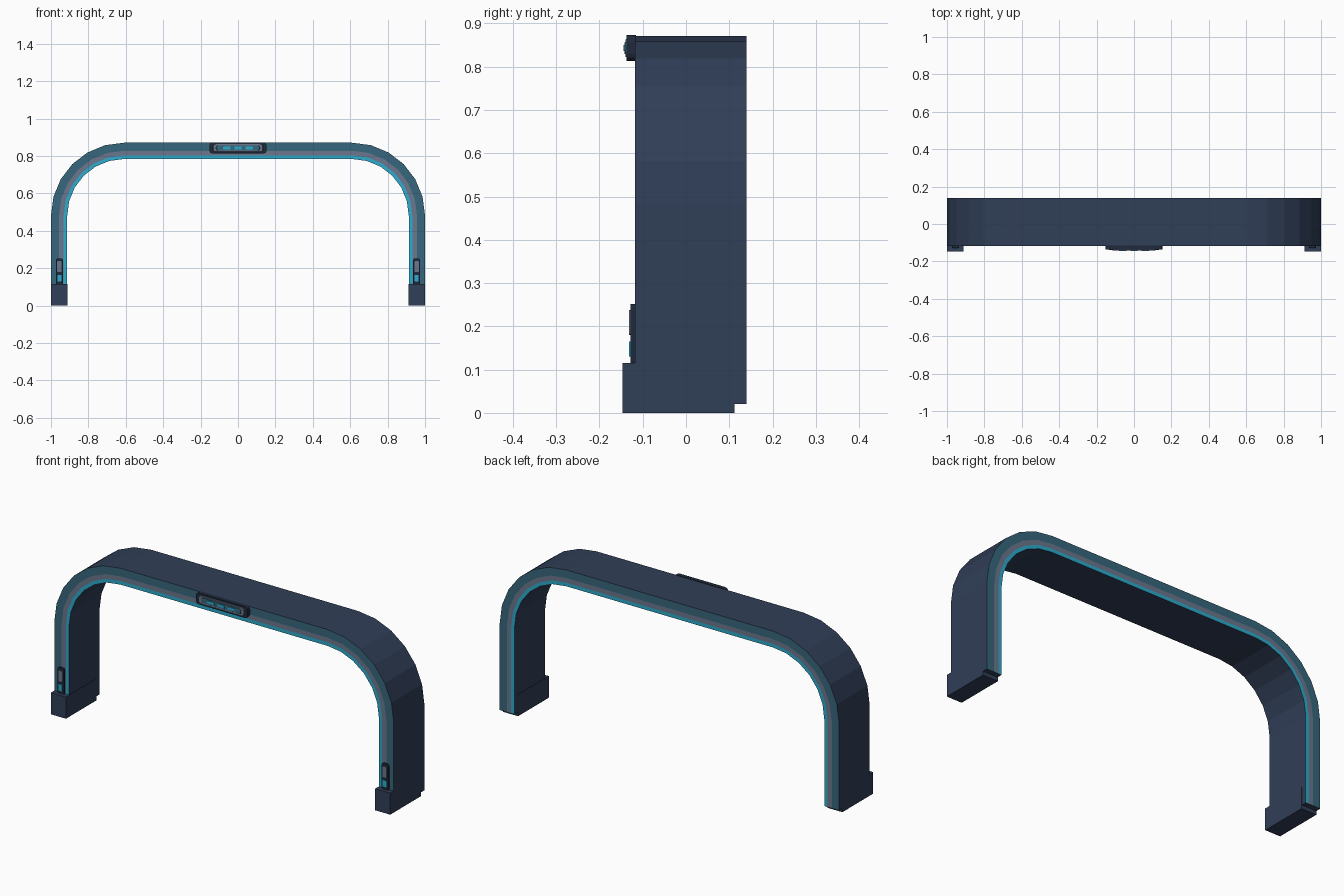
import bpy, bmesh, math

if "Cube" in bpy.data.objects:
    bpy.data.objects.remove(bpy.data.objects["Cube"])


def material(name, r, g, b):
    m = bpy.data.materials.new(name)
    lin = [((c / 255 + 0.055) / 1.055) ** 2.4 for c in (r, g, b)]
    m.diffuse_color = (*lin, 1)
    m.use_nodes = True
    m.node_tree.nodes["Principled BSDF"].inputs["Base Color"].default_value = m.diffuse_color
    return m


NAVY = material("navy shell", 48, 62, 87)
TEAL = material("teal band", 55, 103, 125)
GREY = material("grey band", 107, 119, 141)
CYAN = material("cyan glow", 44, 172, 204)
DARK = material("dark frame", 31, 41, 59)


def finish(name, bm, mats):
    bmesh.ops.recalc_face_normals(bm, faces=bm.faces)
    me = bpy.data.meshes.new(name)
    bm.to_mesh(me)
    bm.free()
    for m in mats:
        me.materials.append(m)
    ob = bpy.data.objects.new(name, me)
    bpy.context.collection.objects.link(ob)
    return ob


def plate(name, x0, x1, z0, z1, y_back, y_front, mat, cut=0.0, taper=0.0):
    """Corner-rounded prism facing -y, optionally tapering to the front."""
    bm = bmesh.new()

    def ring(y, t):
        a, b, c, d = x0 + t, x1 - t, z0 + t, z1 - t
        if cut <= 0:
            pts = [(a, c), (b, c), (b, d), (a, d)]
        else:
            pts = []
            for cx, cz, start in ((b - cut, c + cut, -90), (b - cut, d - cut, 0),
                                  (a + cut, d - cut, 90), (a + cut, c + cut, 180)):
                for k in range(4):
                    w = math.radians(start + 30 * k)
                    pts.append((cx + cut * math.cos(w), cz + cut * math.sin(w)))
        return [bm.verts.new((x, y, z)) for x, z in pts]

    r0, r1 = ring(y_back, 0), ring(y_front, taper)
    bm.faces.new(r0)
    bm.faces.new(r1)
    n = len(r0)
    for i in range(n):
        bm.faces.new((r0[i], r0[(i + 1) % n], r1[(i + 1) % n], r1[i]))
    return finish(name, bm, [mat])


# Arch: nested outlines, bands on front and back, shell outside and inside
Y0, Y1, BOTTOM = -0.118, 0.14, 0.02
CX, CZ, R = 0.61, 0.481, 0.39


def outline(off):
    r = R - off
    half = [(-CX - r, BOTTOM)]
    for k in range(7):
        a = math.radians(15 * k)
        half.append((-CX - r * math.cos(a), CZ + r * math.sin(a)))
    return half + [(-x, z) for x, z in reversed(half)]


bm = bmesh.new()
rows = []
for off in (0, 0.043, 0.068, 0.087):
    pts = outline(off)
    rows.append([[bm.verts.new((x, y, z)) for x, z in pts] for y in (Y0, Y1)])


def strip(a, b, index):
    for i in range(len(a) - 1):
        bm.faces.new((a[i], a[i + 1], b[i + 1], b[i])).material_index = index


for k in range(3):
    for side in (0, 1):
        strip(rows[k][side], rows[k + 1][side], k + 1)
strip(rows[0][0], rows[0][1], 0)
strip(rows[3][0], rows[3][1], 0)
for end in (0, -1):
    bm.faces.new([r[0][end] for r in rows] + [r[1][end] for r in reversed(rows)])
finish("arch", bm, [NAVY, TEAL, GREY, CYAN])

# Feet and leg indicator plates on both sides
for s, side in ((-1, "left"), (1, "right")):
    def leg_plate(name, a, b, *rest, **kw):
        lo, hi = sorted((s * a, s * b))
        plate(side + "_" + name, lo, hi, *rest, **kw)

    leg_plate("foot", 0.911, 1.0, 0.0, 0.115, 0.112, -0.147, NAVY)
    leg_plate("indicator_frame", 0.936, 0.974, 0.11, 0.252, -0.115, -0.128, DARK, cut=0.01)
    leg_plate("indicator_panel", 0.943, 0.967, 0.18, 0.238, -0.127, -0.1315, GREY, cut=0.005)
    leg_plate("indicator_light", 0.944, 0.966, 0.13, 0.165, -0.127, -0.1315, CYAN, cut=0.003)

# Top badge: frame, rim, panel and three lights
plate("badge_frame", -0.152, 0.152, 0.813, 0.873, -0.115, -0.137, DARK, cut=0.016)
plate("badge_rim", -0.134, 0.134, 0.821, 0.865, -0.136, -0.140, GREY, cut=0.013, taper=0.002)
plate("badge_panel", -0.117, 0.117, 0.828, 0.858, -0.139, -0.142, TEAL, cut=0.01, taper=0.002)
for i in (-1, 0, 1):
    plate("badge_light", 0.06 * i - 0.02, 0.06 * i + 0.02, 0.836, 0.85, -0.141, -0.145, CYAN, cut=0.003)
